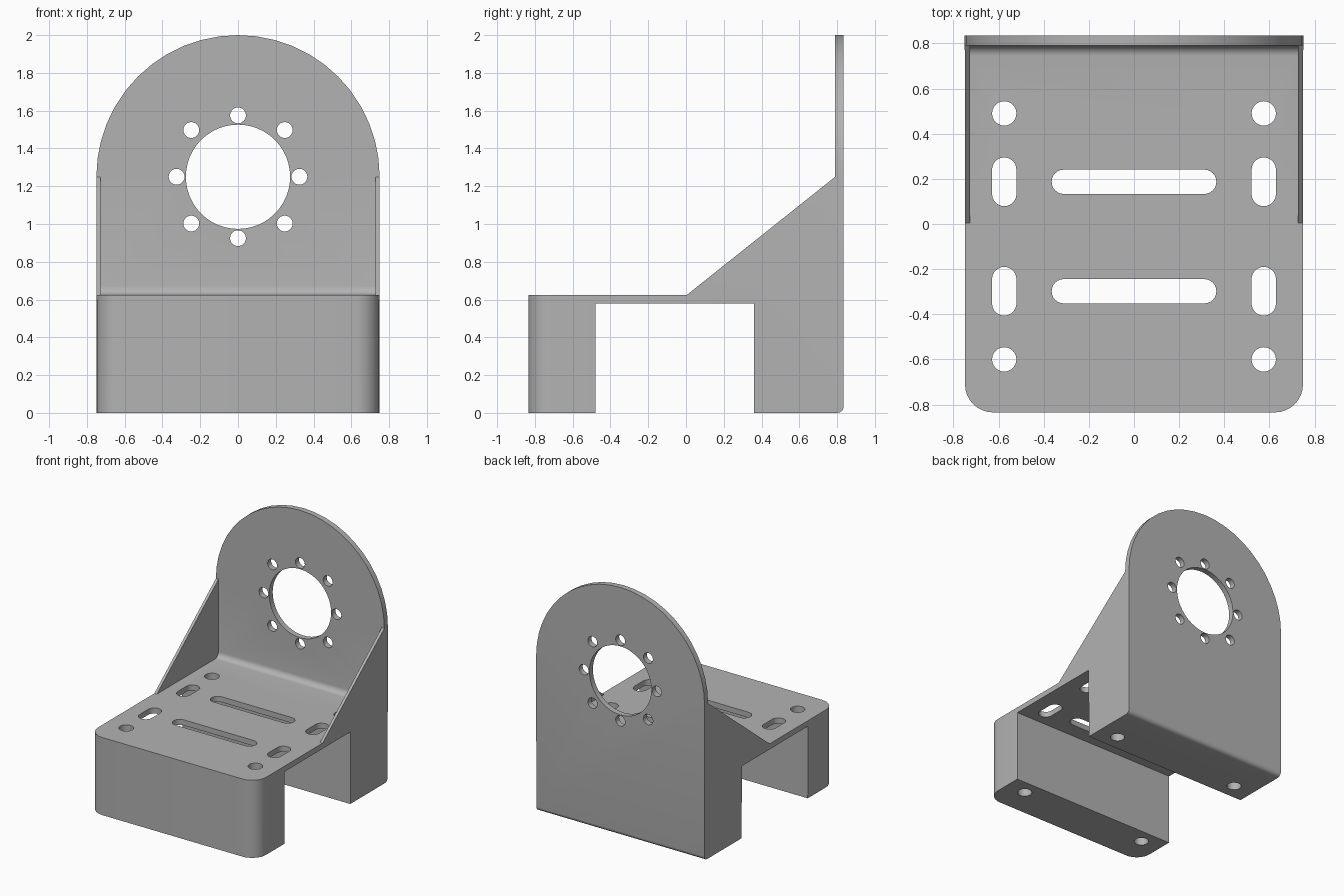
import bpy, bmesh
from math import sin, cos, pi, radians
from mathutils import Vector

cube = bpy.data.objects.get("Cube")
if cube:
    bpy.data.objects.remove(cube, do_unlink=True)

W, D = 0.748, 0.835            # half width, half depth
DECK, AXIS, PLATE = 0.625, 1.25, 0.79

grey = bpy.data.materials.new("plain grey")
grey.use_nodes = True
colour = (0.45, 0.45, 0.45, 1)
grey.diffuse_color = colour
bsdf = grey.node_tree.nodes["Principled BSDF"]
bsdf.inputs["Base Color"].default_value = colour
bsdf.inputs["Roughness"].default_value = 0.6


def arc(cx, cy, r, start, end, steps):
    angles = [radians(start + (end - start) * i / steps) for i in range(steps + 1)]
    return [(cx + r * cos(a), cy + r * sin(a)) for a in angles]


def prism(bm, outline, axis, low, high):
    """Extrude a 2D outline along an axis from low to high."""
    def place(p, t):
        return {"x": (t, p[0], p[1]), "y": (p[0], t, p[1]), "z": (p[0], p[1], t)}[axis]
    face = bm.faces.new([bm.verts.new(place(p, low)) for p in outline])
    made = bmesh.ops.extrude_face_region(bm, geom=[face])["geom"]
    shift = Vector(place((0, 0), high - low))
    bmesh.ops.translate(bm, vec=shift, verts=[v for v in made if isinstance(v, bmesh.types.BMVert)])


def to_object(bm, name):
    bmesh.ops.recalc_face_normals(bm, faces=bm.faces)
    mesh = bpy.data.meshes.new(name)
    bm.to_mesh(mesh)
    bm.free()
    mesh.materials.append(grey)
    obj = bpy.data.objects.new(name, mesh)
    bpy.context.collection.objects.link(obj)
    return obj


def boolean(target, cutter, operation):
    mod = target.modifiers.new(cutter.name, "BOOLEAN")
    mod.object, mod.operation, mod.solver = cutter, operation, "EXACT"
    bpy.context.view_layer.objects.active = target
    bpy.ops.object.modifier_apply(modifier=mod.name)
    bpy.data.objects.remove(cutter, do_unlink=True)


# Side silhouette: feet, deck, gusset slope and upright plate
bm = bmesh.new()
side = [(-D, 0), (-0.48, 0), (-0.48, 0.58), (0.36, 0.58), (0.36, 0)]
side += arc(D - 0.035, 0.035, 0.035, -90, 0, 6)
side += [(D, 2.1), (PLATE, 2.1), (PLATE, AXIS), (0.005, DECK), (-D, DECK)]
prism(bm, side, "x", -0.9, 0.9)
bracket = to_object(bm, "motor_bracket")

# Arched front outline
bm = bmesh.new()
prism(bm, [(-W, -0.1), (W, -0.1)] + arc(0, AXIS, 0.75, 0, 180, 24), "y", -1, 1)
boolean(bracket, to_object(bm, "arch_outline"), "INTERSECT")

# Pocket between the two thin gussets, with a fillet at the plate
bm = bmesh.new()
pocket = [(0.005, DECK)] + arc(PLATE - 0.045, DECK + 0.045, 0.045, -90, 0, 6)
pocket += [(PLATE, 1.3), (0.005, 1.3)]
prism(bm, pocket, "x", -0.727, 0.727)
boolean(bracket, to_object(bm, "gusset_pocket"), "DIFFERENCE")

# Shaft hole and bolt circle in the plate
bm = bmesh.new()
prism(bm, arc(0, AXIS, 0.276, 0, 352.5, 47)[:48], "y", 0.7, 0.9)
for i in range(8):
    a = i * pi / 4
    r = 0.35 if i % 2 else 0.325
    prism(bm, arc(r * cos(a), AXIS + r * sin(a), 0.042, 0, 345, 23), "y", 0.7, 0.9)


# Slots and foot holes through the deck
def slot(x, y, half_x, half_y, r):
    dx, dy = half_x - r, half_y - r
    pts = []
    for sx, sy, start in ((1, 1, 0), (-1, 1, 90), (-1, -1, 180), (1, -1, 270)):
        for p in arc(x + sx * dx, y + sy * dy, r, start, start + 90, 6):
            if not pts or (Vector(p) - Vector(pts[-1])).length > 1e-4:
                pts.append(p)
    if (Vector(pts[0]) - Vector(pts[-1])).length < 1e-4:
        pts.pop()
    prism(bm, pts, "z", -0.1, 0.75)


R = 0.054
for y in (0.187, -0.298):
    slot(0, y, 0.365, R, R)
    for x in (-0.575, 0.575):
        slot(x, y, R, 0.108, R)
for y in (0.49, -0.6):
    for x in (-0.575, 0.575):
        slot(x, y, R, R, R)
boolean(bracket, to_object(bm, "hole_cutters"), "DIFFERENCE")

# Rounded vertical corners at the front
bm = bmesh.new()
bm.from_mesh(bracket.data)
corners = [e for e in bm.edges
           if all(abs(v.co.y + D) < 1e-3 and abs(abs(v.co.x) - W) < 3e-3 for v in e.verts)
           and abs(e.verts[0].co.z - e.verts[1].co.z) > 0.1]
bmesh.ops.bevel(bm, geom=corners, offset=0.125, segments=8, profile=0.5, affect="EDGES")
bm.to_mesh(bracket.data)
bm.free()

bpy.ops.object.select_all(action="DESELECT")
bracket.select_set(True)
bpy.context.view_layer.objects.active = bracket
bpy.ops.object.shade_smooth_by_angle(angle=radians(30))
